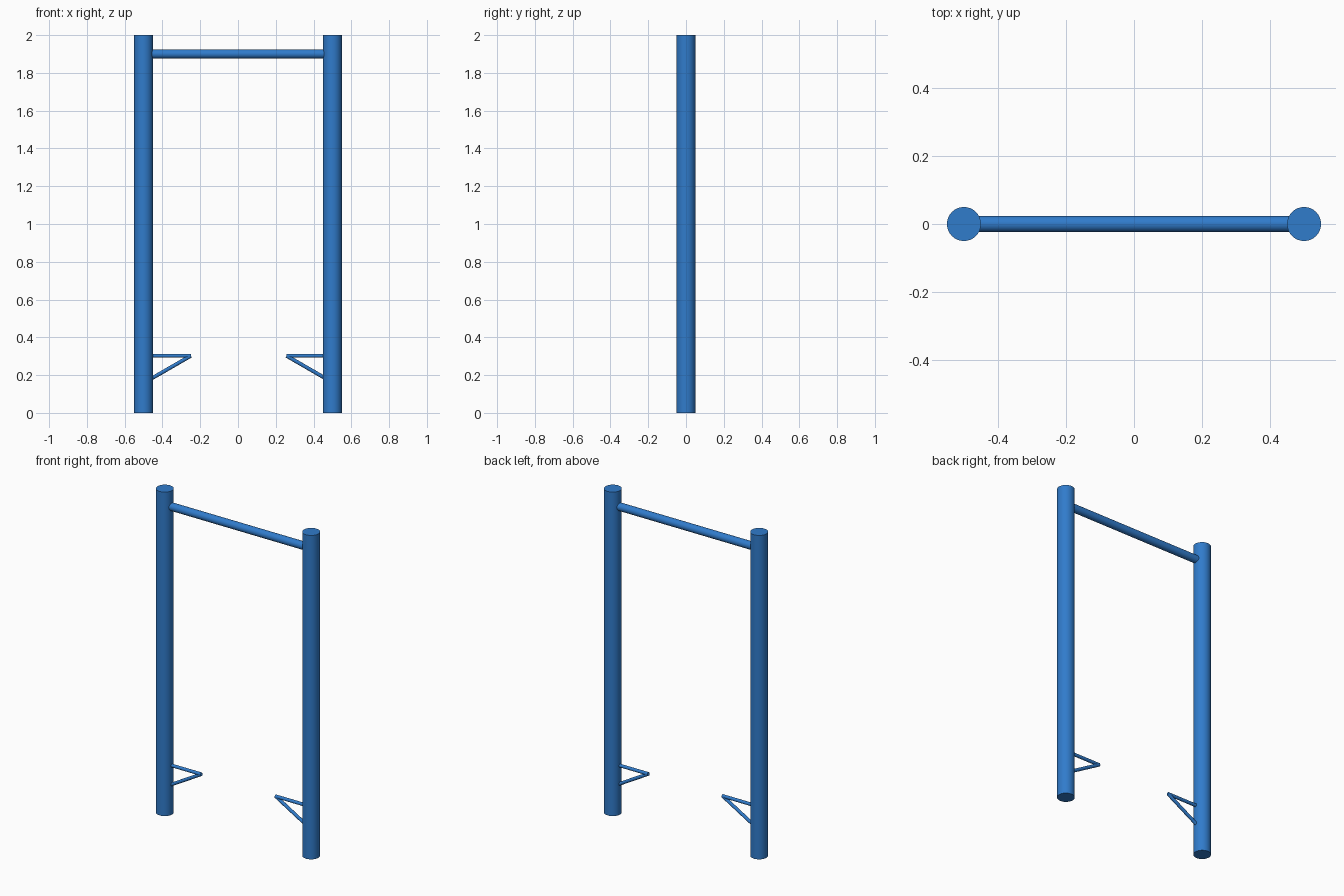
import bpy, math
from mathutils import Vector

if "Cube" in bpy.data.objects:
    bpy.data.objects.remove(bpy.data.objects["Cube"])

mat = bpy.data.materials.new("blue_paint")
mat.diffuse_color = (0.03, 0.2, 0.6, 1)
mat.use_nodes = True
mat.node_tree.nodes["Principled BSDF"].inputs["Base Color"].default_value = mat.diffuse_color


def tube(name, a, b, radius, sides=32):
    """Capped round tube from point a to point b."""
    a, b = Vector(a), Vector(b)
    d = b - a
    bpy.ops.mesh.primitive_cylinder_add(
        vertices=sides, radius=radius, depth=d.length, location=(a + b) / 2,
        rotation=d.to_track_quat('Z', 'Y').to_euler())
    ob = bpy.context.object
    ob.name = name
    ob.data.materials.append(mat)
    bpy.ops.object.shade_smooth_by_angle(angle=math.radians(35))
    return ob


# Pull-up bar between the posts
tube("pull_up_bar", (-0.5, 0, 1.9), (0.5, 0, 1.9), 0.024)

# Posts, each with a foot peg and a 30 degree brace below it
for side, s, tip in (("left", -1, 0.25), ("right", 1, 0.257)):
    tube(f"{side}_post", (s * 0.5, 0, 0), (s * 0.5, 0, 2), 0.05)
    tube(f"{side}_foot_peg", (s * 0.5, 0, 0.302), (s * tip, 0, 0.302), 0.01)
    drop = (0.5 - tip) * math.tan(math.radians(30))
    tube(f"{side}_peg_brace", (s * 0.5, 0, 0.302 - drop),
         (s * tip, 0, 0.302), 0.01)
